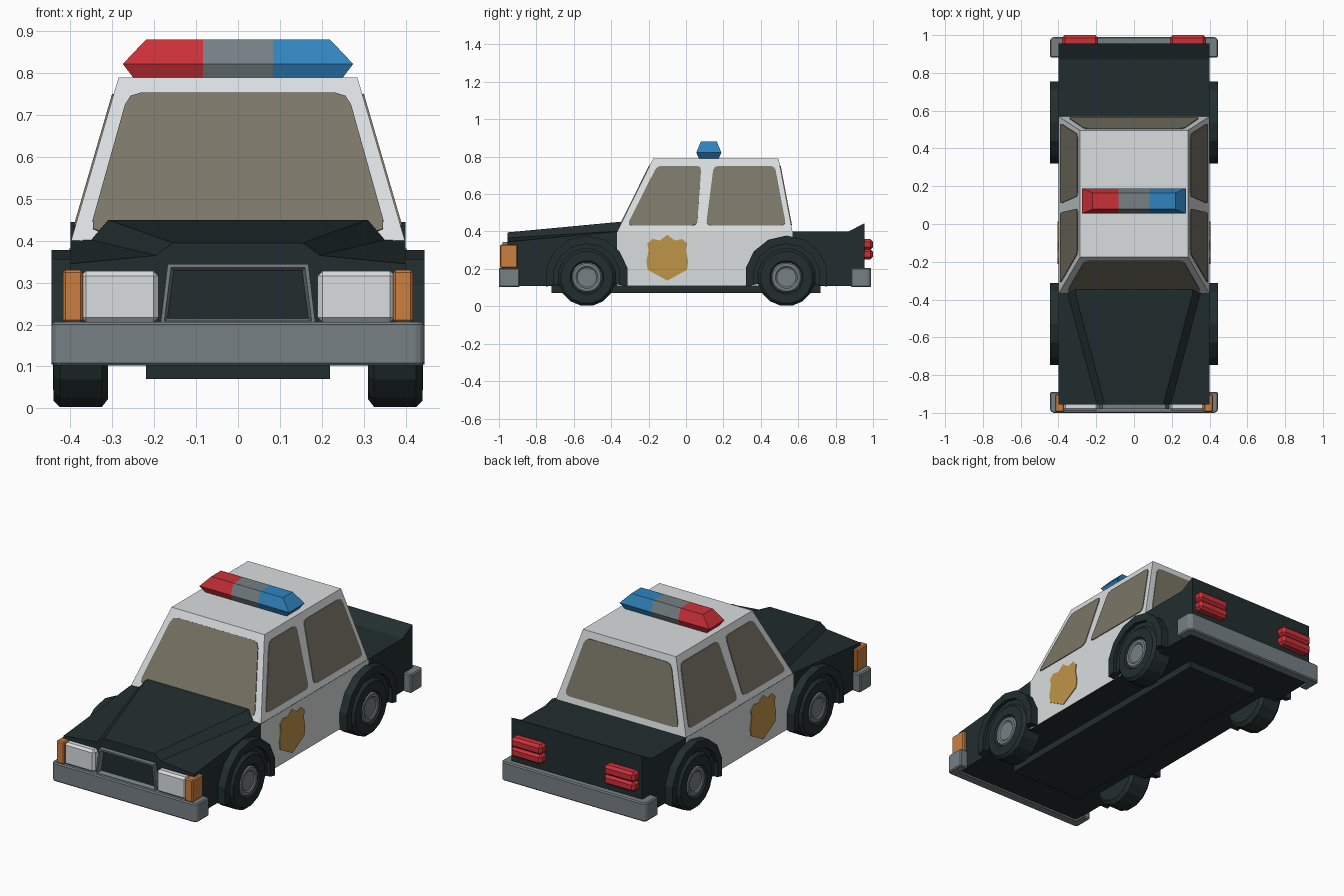
import bpy, bmesh, math
from mathutils import Vector

if "Cube" in bpy.data.objects:
    bpy.data.objects.remove(bpy.data.objects["Cube"])


def material(name, r, g, b):
    m = bpy.data.materials.new(name)
    m.diffuse_color = (r, g, b, 1)
    m.use_nodes = True
    m.node_tree.nodes["Principled BSDF"].inputs["Base Color"].default_value = m.diffuse_color
    return m


DARK = material("dark_paint", 0.016, 0.027, 0.028)
WHITE = material("white_paint", 0.70, 0.73, 0.74)
GLASS = material("window_glass", 0.195, 0.18, 0.135)
GREY = material("grey_metal", 0.18, 0.215, 0.23)
ORANGE = material("orange_lamp", 0.60, 0.21, 0.05)
GOLD = material("gold_badge", 0.52, 0.30, 0.065)
RED = material("red_lamp", 0.60, 0.03, 0.04)
BLUE = material("blue_lamp", 0.03, 0.23, 0.52)


def finish(name, bm, mats):
    bmesh.ops.recalc_face_normals(bm, faces=bm.faces[:])
    me = bpy.data.meshes.new(name)
    bm.to_mesh(me)
    bm.free()
    for m in mats:
        me.materials.append(m)
    ob = bpy.data.objects.new(name, me)
    bpy.context.collection.objects.link(ob)
    return ob


def loft(bm, rings):
    """Skin closed rings of equal size and cap both ends."""
    vs = [[bm.verts.new(p) for p in r] for r in rings]
    n = len(vs[0])
    for a, b in zip(vs, vs[1:]):
        for i in range(n):
            j = (i + 1) % n
            bm.faces.new((a[i], a[j], b[j], b[i]))
    bm.faces.new(vs[0][::-1])
    bm.faces.new(vs[-1])
    bmesh.ops.recalc_face_normals(bm, faces=bm.faces[:])


def prism(name, pts, axis, lo, hi, mat, bevel=0):
    put = {"x": lambda u, v, d: (d, u, v), "y": lambda u, v, d: (u, d, v),
           "z": lambda u, v, d: (u, v, d)}[axis]
    bm = bmesh.new()
    loft(bm, [[put(u, v, d) for u, v in pts] for d in (lo, hi)])
    if bevel:
        bmesh.ops.bevel(bm, geom=bm.edges[:], offset=bevel, segments=1, affect="EDGES")
    return finish(name, bm, [mat])


def rect(u0, u1, v0, v1):
    return [(u0, v0), (u1, v0), (u1, v1), (u0, v1)]


def rounded(pts, r):
    """Cut each corner of an outline with a small three-point arc."""
    out = []
    for i, p in enumerate(pts):
        p = Vector(p)
        a = p + (Vector(pts[i - 1]) - p).normalized() * r
        b = p + (Vector(pts[(i + 1) % len(pts)]) - p).normalized() * r
        out += [a, p * 0.5 + (a + b) * 0.25, b]
    return out


def plate(name, pts, place, normal, mat):
    """Thin plate lying on a sloped surface."""
    n = Vector(normal).normalized()
    base = [Vector(place(u, v)) for u, v in pts]
    bm = bmesh.new()
    loft(bm, [[p + n * d for p in base] for d in (-0.003, 0.004)])
    return finish(name, bm, [mat])


# Body shell: cross-sections along y with a raised hood and a kicked-up tail
sections = [  # y, side top z, crease x, crease z, hood edge x, hood z
    (-0.955, 0.345, 0.195, 0.365, 0.155, 0.395),
    (-0.37, 0.40, 0.35, 0.402, 0.31, 0.45),
    (-0.345, 0.40, 0.35, 0.402, 0.31, 0.45),
    (-0.335, 0.40, 0.35, 0.40, 0.31, 0.40),
    (0.57, 0.40, 0.35, 0.40, 0.31, 0.40),
    (0.87, 0.40, 0.35, 0.40, 0.31, 0.40),
    (0.955, 0.445, 0.35, 0.445, 0.31, 0.445)]
bm = bmesh.new()
rings = []
for y, sz, cx, cz, hx, hz in sections:
    half = [(0.40, 0.108), (0.40, sz), (cx, cz), (hx, hz)]
    rings.append([(x, y, z) for x, z in half] + [(-x, y, z) for x, z in half[::-1]])
loft(bm, rings)
for f in bm.faces:  # doors are white, everything else is dark
    y = f.calc_center_median().y
    f.material_index = int(abs(f.normal.x) > 0.9 and -0.37 < y < 0.57)
finish("body", bm, [DARK, WHITE])
prism("underbody", rect(-0.22, 0.22, -0.72, 0.72), "z", 0.07, 0.12, DARK)

# Cabin
bm = bmesh.new()
loft(bm, [[(-x, y0, z), (x, y0, z), (x, y1, z), (-x, y1, z)]
          for x, y0, y1, z in ((0.40, -0.37, 0.57, 0.395), (0.285, -0.175, 0.495, 0.79))])
finish("cabin", bm, [WHITE])
KX, KF, KR = 0.115 / 0.395, 0.195 / 0.395, 0.075 / 0.395

# Windows
screen = rounded([(-0.355, 0.42), (0.355, 0.42), (0.262, 0.752), (-0.262, 0.752)], 0.03)
plate("windshield", screen, lambda x, z: (x, -0.37 + (z - 0.395) * KF, z), (0, -1, KF), GLASS)
back = rounded([(-0.35, 0.435), (0.35, 0.435), (0.262, 0.752), (-0.262, 0.752)], 0.03)
plate("rear_window", back, lambda x, z: (x, 0.57 - (z - 0.395) * KR, z), (0, 1, KR), GLASS)
front_win = rounded([(-0.315, 0.432), (0.06, 0.432), (0.082, 0.75), (-0.155, 0.75)], 0.025)
rear_win = rounded([(0.107, 0.432), (0.535, 0.432), (0.475, 0.75), (0.148, 0.75)], 0.025)

# Door badge outline
half_badge = [(0, 0.382), (0.04, 0.352), (0.08, 0.36), (0.107, 0.335), (0.10, 0.30),
              (0.112, 0.24), (0.105, 0.195), (0, 0.137)]
badge = half_badge + [(-u, v) for u, v in half_badge[-2:0:-1]]


def arc(cy, r, n=8):
    a0, a1 = math.radians(-13), math.radians(193)
    return [(cy + r * math.cos(a0 + (a1 - a0) * i / n),
             0.155 + r * math.sin(a0 + (a1 - a0) * i / n)) for i in range(n + 1)]


def wheel(name, s, cy):
    profile = [(0.31, 0.135), (0.325, 0.155), (0.425, 0.155), (0.44, 0.14), (0.442, 0.09),
               (0.432, 0.082), (0.440, 0.075), (0.440, 0.06), (0.434, 0.052)]
    n = 16
    bm = bmesh.new()
    loft(bm, [[(s * x, cy + r * math.cos(2 * math.pi * (i + 0.5) / n),
                0.155 + r * math.sin(2 * math.pi * (i + 0.5) / n)) for i in range(n)]
              for x, r in profile])
    for f in bm.faces:  # hub is grey
        c = f.calc_center_median()
        f.material_index = int(c.x * s > 0.42 and math.hypot(c.y - cy, c.z - 0.155) < 0.082)
    finish(name, bm, [DARK, GREY])


# Parts repeated on both sides
for s, side in ((1, "right"), (-1, "left")):
    on_side = lambda y, z: (s * (0.40 - (z - 0.395) * KX), y, z)
    plate(side + "_front_window", front_win, on_side, (s, 0, KX), GLASS)
    plate(side + "_rear_window", rear_win, on_side, (s, 0, KX), GLASS)
    plate(side + "_door_badge", [(u - 0.1, v) for u, v in badge],
          lambda y, z: (s * 0.40, y, z), (s, 0, 0), GOLD)
    for cy, end in ((-0.53, "front"), (0.537, "rear")):
        wheel(f"{side}_{end}_wheel", s, cy)
        prism(f"{side}_{end}_arch", arc(cy, 0.223) + arc(cy, 0.18)[::-1], "x",
              s * 0.39, s * 0.445, DARK)
        prism(f"{side}_{end}_arch_lip", arc(cy, 0.19) + arc(cy, 0.15)[::-1], "x",
              s * 0.39, s * 0.425, DARK)
    prism(side + "_headlight", rect(s * 0.19, s * 0.375, 0.205, 0.328), "y",
          -0.99, -0.93, WHITE, 0.012)
    prism(side + "_turn_signal", rect(s * 0.37, s * 0.418, 0.205, 0.33), "y",
          -0.995, -0.90, ORANGE, 0.006)
    for k in range(2):
        z = 0.25 + 0.053 * k
        prism(f"{side}_tail_light_{k + 1}", rect(s * 0.19, s * 0.38, z, z + 0.056), "y",
              0.94, 1.0, RED, 0.014)

# Wrap-around bumpers
half_bumper = [(0.43, -1.0), (0.445, -0.985), (0.445, -0.89), (0.395, -0.89), (0.395, -0.945)]
bumper = half_bumper + [(-x, y) for x, y in half_bumper[::-1]]
prism("front_bumper", bumper, "z", 0.102, 0.206, GREY, 0.006)
prism("rear_bumper", [(x, -y * 0.99) for x, y in bumper], "z", 0.102, 0.206, GREY, 0.006)

# Grille: frame with a recessed dark panel
bm = bmesh.new()
loft(bm, [[(x, y, z) for x, z in ((-0.185, 0.2), (0.185, 0.2), (0.168, 0.345), (-0.168, 0.345))]
          for y in (-0.93, -0.98)])
face = min(bm.faces, key=lambda f: f.calc_center_median().y)
bmesh.ops.inset_individual(bm, faces=[face], thickness=0.012)
bmesh.ops.inset_individual(bm, faces=[face], thickness=0.012, depth=-0.03)
face.material_index = 1
finish("grille", bm, [GREY, DARK])

# Roof light bar: tapered block cut into red, grey and blue
bm = bmesh.new()
loft(bm, [[(-x, 0.122 - d, z), (x, 0.122 - d, z), (x, 0.122 + d, z), (-x, 0.122 + d, z)]
          for x, d, z in ((0.245, 0.05, 0.783), (0.275, 0.067, 0.822), (0.22, 0.043, 0.88))])
for x in (-0.083, 0.083):
    bmesh.ops.bisect_plane(bm, geom=bm.verts[:] + bm.edges[:] + bm.faces[:],
                           plane_co=(x, 0, 0), plane_no=(1, 0, 0))
for f in bm.faces:
    x = f.calc_center_median().x
    f.material_index = 0 if x < -0.083 else 2 if x > 0.083 else 1
finish("light_bar", bm, [RED, GREY, BLUE])
